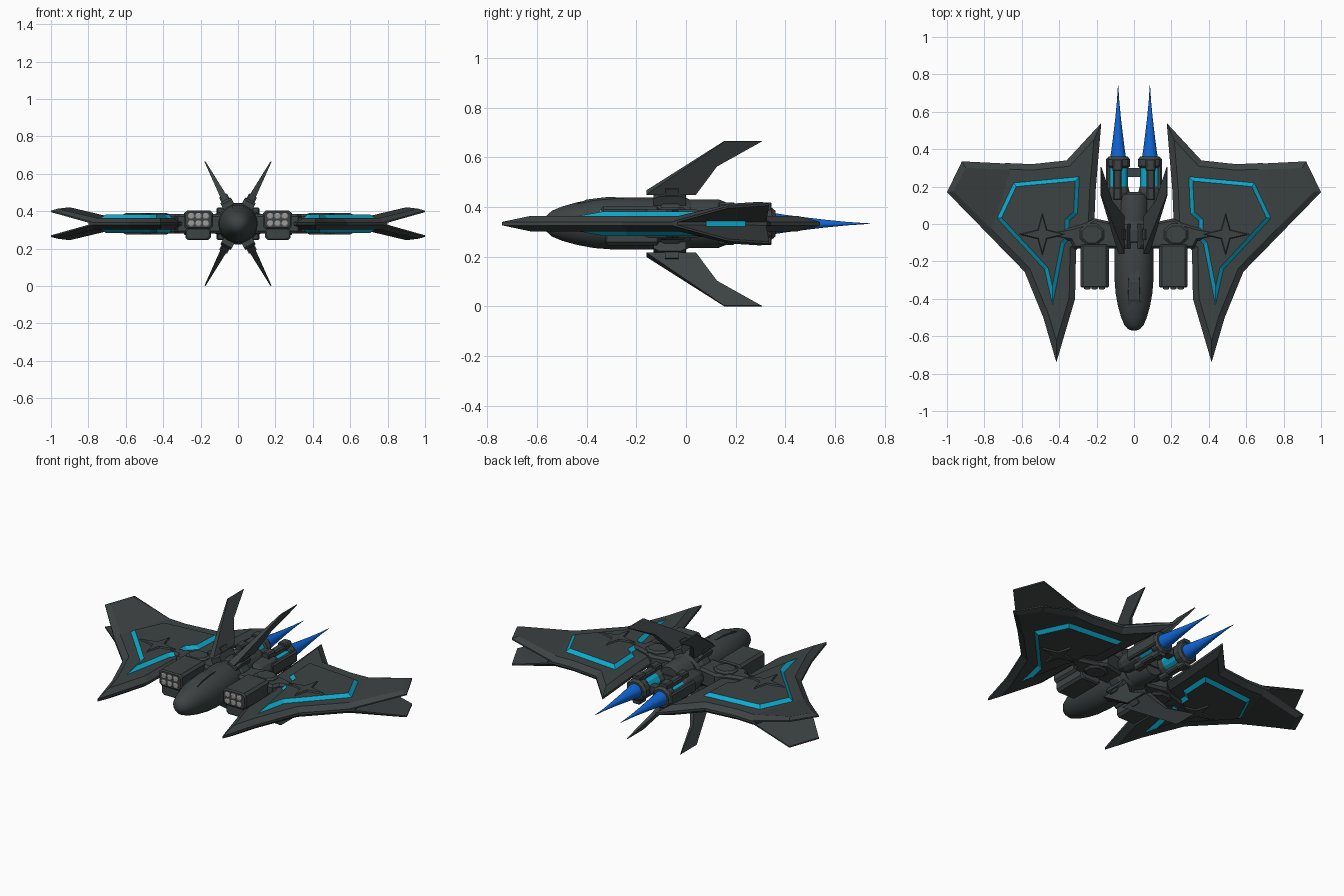
import bpy, bmesh, math
from mathutils import Vector

if "Cube" in bpy.data.objects:
    bpy.data.objects.remove(bpy.data.objects["Cube"])

Z = 0.333  # height of the symmetry plane


def material(name, col):
    m = bpy.data.materials.new(name)
    m.diffuse_color = (*col, 1)
    m.use_nodes = True
    m.node_tree.nodes["Principled BSDF"].inputs["Base Color"].default_value = m.diffuse_color
    return m


DARK = material("dark_hull", (0.046, 0.055, 0.055))
CYAN = material("cyan_glow", (0.004, 0.41, 0.62))
BLUE = material("blue_flame", (0.005, 0.13, 0.66))
GREY = material("grey_lamp", (0.33, 0.32, 0.31))

ONE, LR, ALL4 = [(1, 1)], [(1, 1), (-1, 1)], [(1, 1), (-1, 1), (1, -1), (-1, -1)]


def loft(name, stacks, mats, copies=ONE, side_mat=0, smooth=False):
    """Skin stacks of matching rings, cap the ends, and mirror copies in x / z."""
    bm = bmesh.new()
    for sx, sz in copies:
        for rings in stacks:
            rows = [[bm.verts.new((x * sx, y, z * sz + Z)) for x, y, z in r] for r in rings]
            n = len(rows[0])
            for a, b in zip(rows, rows[1:]):
                for i in range(n):
                    f = bm.faces.new((a[i], a[(i + 1) % n], b[(i + 1) % n], b[i]))
                    f.material_index = side_mat
            bm.faces.new(rows[0])
            bm.faces.new(rows[-1])
    bmesh.ops.recalc_face_normals(bm, faces=bm.faces)
    me = bpy.data.meshes.new(name)
    bm.to_mesh(me)
    bm.free()
    for m in mats:
        me.materials.append(m)
    ob = bpy.data.objects.new(name, me)
    bpy.context.collection.objects.link(ob)
    if smooth:
        bpy.context.view_layer.objects.active = ob
        ob.select_set(True)
        bpy.ops.object.shade_smooth_by_angle(angle=math.radians(35))
        ob.select_set(False)
    return ob


def inset(pts, d):
    """Move every edge of a polygon inward by d (mitred)."""
    n = len(pts)
    area = sum(pts[i][0] * pts[(i + 1) % n][1] - pts[(i + 1) % n][0] * pts[i][1] for i in range(n))
    s = 1 if area > 0 else -1
    out = []
    for i in range(n):
        p, q, r = (Vector(pts[(i + k) % n]) for k in (-1, 0, 1))
        e1, e2 = (q - p).normalized(), (r - q).normalized()
        n1, n2 = Vector((-e1.y, e1.x)) * s, Vector((-e2.y, e2.x)) * s
        out.append(tuple(q + (n1 + n2) * (d / (1 + n1.dot(n2)))))
    return out


def flat(pts, z):
    return [(x, y, z) for x, y in pts]


def tube(profile, n, cx=0, cz=0, sx=1):
    """Rings around the y axis from (y, radius) pairs."""
    return [[(cx + sx * r * math.cos(2 * math.pi * (i + .5) / n), y,
              cz + r * math.sin(2 * math.pi * (i + .5) / n)) for i in range(n)] for y, r in profile]


def box(x0, x1, y0, y1, z0, z1, c=0.0):
    """Box along y with chamfered corners and slightly chamfered ends."""
    def ring(y, k):
        a, b, lo, hi = x0 + k, x1 - k, z0 + k, z1 - k
        return [(a + c, y, lo), (b - c, y, lo), (b, y, lo + c), (b, y, hi - c),
                (b - c, y, hi), (a + c, y, hi), (a, y, hi - c), (a, y, lo + c)]
    if c == 0:
        return [[(x0, y, z0), (x1, y, z0), (x1, y, z1), (x0, y, z1)] for y in (y0, y1)]
    return [ring(y0, c / 2), ring(y0 + c / 2, 0), ring(y1 - c / 2, 0), ring(y1, c / 2)]


# Fuselage and rear body
loft("fuselage", [tube([(-.57, .012), (-.562, .032), (-.54, .052), (-.50, .069), (-.44, .086),
                        (-.37, .099), (-.29, .105), (0, .105), (.02, .095)], 28)], [DARK], smooth=True)
loft("rear_body", [tube([(-.02, .1), (.13, .1), (.16, .088)], 16, sx=.84)], [DARK], smooth=True)
loft("body_collar", [tube([(-.10, .105), (-.09, .112), (-.03, .112), (-.02, .105)], 28)], [DARK])
loft("canopy", [[[(-w, y, .03), (w, y, .03), (w * .75, y, z), (-w * .75, y, z)]
                 for y, w, z in ((-.475, .042, .065), (-.40, .042, .097), (-.31, .038, .108), (-.25, .034, .104))]],
     [DARK])

# Main wings: flat slab with bevelled rim
outline = [(.175, .54), (.36, .34), (.545, .32), (.69, .326), (.80, -.035), (.585, -.255),
           (.485, -.5), (.415, -.74), (.315, -.40), (.31, -.14), (.215, -.06), (.205, .18)]
rim = inset(outline, .032)
loft("wings", [[flat(rim, -.031), flat(outline, -.007), flat(outline, .007), flat(rim, .031)]], [DARK], LR)

# Split wing tips, one bent up and one bent down
loft("wing_tips", [[[(.66, .322, 0), (.78, -.055, 0), (1, .17, .062), (.92, .335, .073)],
                    [(.66, .322, .008), (.78, -.055, .008), (1, .17, .07), (.92, .335, .081)],
                    [(.66, .29, .031), (.76, -.03, .031), (.965, .175, .08), (.9, .30, .088)]]], [DARK], ALL4)
loft("fork_lights", [[[(.715, .24, z), (.768, .08, z), (.79, .08, z), (.737, .24, z)] for z in (-.013, .013)]],
     [CYAN], LR)

# Raised wing panels with glowing sloped edges
panel = [(.29, .255), (.645, .222), (.735, .03), (.48, -.245), (.435, -.445), (.37, -.11),
         (.345, -.085), (.345, .015), (.30, .055)]
ob = loft("wing_panels", [[flat(panel, .029), flat(inset(panel, .023), .049)]], [DARK, CYAN], ALL4, side_mat=1)

# Four-pointed stars on the panels
star = []
for i in range(8):
    a = math.pi / 4 * i
    rx, ry = ((.135, .12) if i % 2 == 0 else (.037, .037))
    star.append((.49 + rx * math.cos(a), -.055 + ry * math.sin(a)))
loft("wing_stars", [[flat(star, .045), flat(inset(star, .006), .057)]], [DARK], ALL4)

# Arms joining body to wings, with octagonal hubs
arm = [(.07, -.13), (.32, -.13), (.34, -.09), (.42, -.075), (.42, -.035), (.34, -.02), (.27, 0), (.21, .03), (.07, 0)]
loft("wing_arms", [[flat(inset(arm, .0), .0), flat(arm, .038), flat(inset(arm, .012), .052)]], [DARK], ALL4)
hub = [(.225 + .07 * math.cos(math.pi / 4 * (i + .5)), -.055 + .062 * math.sin(math.pi / 4 * (i + .5)))
       for i in range(8)]
loft("arm_hubs", [[flat(hub, .0), flat(hub, .055), flat(inset(hub, .012), .065)]], [DARK], ALL4)

# Weapon pods with lamp clusters
loft("pods", [box(.135, .287, -.34, -.11, -.028, .07, .014), box(.145, .282, -.325, -.11, -.088, -.02, .014)],
     [DARK], LR)
loft("pod_lamps", [tube([(-.335, .017), (-.346, .017), (-.349, .012)], 12, x, z)
                   for x in (.172, .211, .25) for z in (.002, .041)], [GREY], LR)

# X-shaped stabiliser fins and their mounts
A = math.radians(62)
rad, side = Vector((math.cos(A), 0, math.sin(A))), Vector((-math.sin(A), 0, math.cos(A)))


def spoke(y, h, t):
    v = rad * (h / math.sin(A)) + side * t
    return (v.x, y, v.z)


def thick(h):
    return .019 - .016 * (h - .125) / .208


fin = [(-.16, .125), (.155, .333), (.305, .333), (.125, .235), (.04, .125)]
loft("fins", [[[spoke(y, h - (.001 if h > .3 else 0), s * thick(h)) for y, h in fin] for s in (-1, 1)]], [DARK], ALL4)
loft("fin_mounts", [[[spoke(y, h, s * w) for y, h in ((-.13, .08), (-.13, .115), (-.11, .125), (-.02, .125),
                                                       (0, .115), (0, .08))] for s in (-1, 1)]
                    for w in (.032,)] +
     [[[spoke(y, h, s * .024) for y, h in ((-.085, .1), (-.085, .15), (-.03, .15), (-.03, .1))] for s in (-1, 1)]],
     [DARK], ALL4)

# Twin engines: dark shell, glowing core, clamp blocks, end ring
ex = .085
loft("engine_shells", [tube([(-.02, .03), (.05, .055), (.17, .064), (.2, .056)], 12, ex)], [DARK], LR)
loft("engine_cores", [tube([(.18, .056), (.325, .056)], 12, ex)], [CYAN], LR)
loft("engine_rings", [tube([(.30, .058), (.31, .066), (.345, .066), (.36, .054)], 12, ex)], [DARK], LR)
loft("engine_clamps", [box(.066, .112, .15, .31, .03, .075, .008), box(.062, .116, .285, .345, .03, .086, .008),
                       box(.066, .112, .13, .195, .03, .086, .008)], [DARK], ALL4)
loft("engine_side_plates", [box(.115, .15, .12, .35, -.035, .035, .008)], [DARK], LR)
loft("engine_bridge", [box(-.07, .07, .13, .17, -.04, .04), box(-.05, .05, .25, .3, -.02, .02)], [DARK])

# Exhaust flames with concave taper
loft("flames", [tube([(.35, .044), (.40, .036), (.47, .027), (.56, .016), (.65, .007), (.74, .001)], 16, ex)],
     [BLUE], LR, smooth=True)
